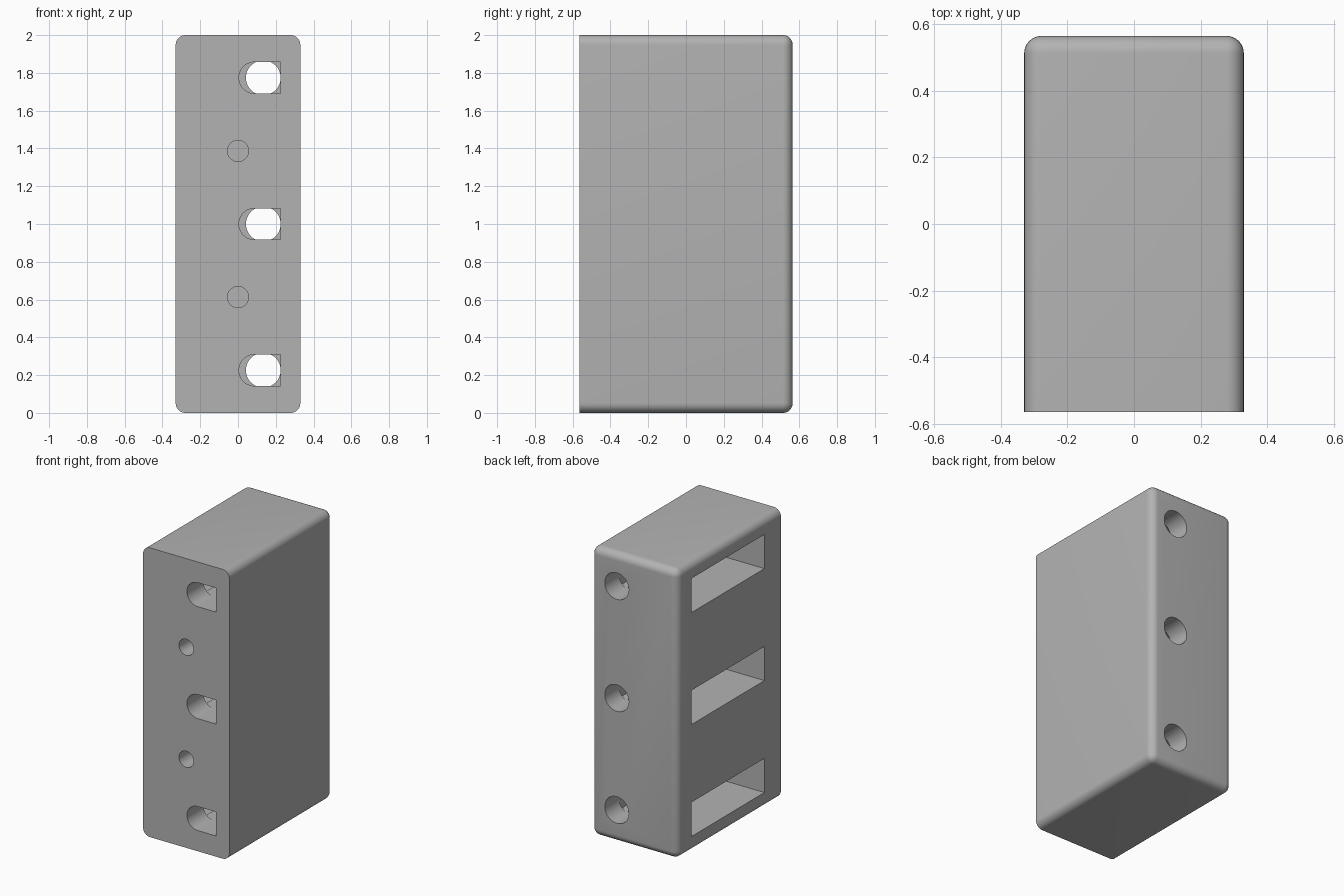
import bpy, bmesh, math
from mathutils import Matrix, Vector

cube = bpy.data.objects.get("Cube")
if cube:
    bpy.data.objects.remove(cube, do_unlink=True)

W, D, H = 0.33, 0.565, 2.0      # half width, half depth, height
FILLET = 0.052
PITCH = 0.774                   # spacing of the three channels

grey = bpy.data.materials.new("plain_grey")
grey.use_nodes = True
colour = (0.45, 0.45, 0.45, 1)
grey.diffuse_color = colour
grey.node_tree.nodes["Principled BSDF"].inputs["Base Color"].default_value = colour


def make_object(name, bm):
    bmesh.ops.recalc_face_normals(bm, faces=bm.faces)
    mesh = bpy.data.meshes.new(name)
    bm.to_mesh(mesh)
    bm.free()
    mesh.materials.append(grey)
    obj = bpy.data.objects.new(name, mesh)
    bpy.context.collection.objects.link(obj)
    return obj


def box(name, low, high):
    low, high = Vector(low), Vector(high)
    bm = bmesh.new()
    bmesh.ops.create_cube(bm, size=1, matrix=Matrix.Translation((low + high) / 2)
                          @ Matrix.Diagonal((high - low).to_4d()))
    return make_object(name, bm)


def prism(name, outline, y0, y1):
    """Extrude an x-z outline from y0 to y1."""
    bm = bmesh.new()
    face = bm.faces.new([bm.verts.new((x, y0, z)) for x, z in outline])
    ext = bmesh.ops.extrude_face_region(bm, geom=[face])
    moved = [v for v in ext["geom"] if isinstance(v, bmesh.types.BMVert)]
    bmesh.ops.translate(bm, verts=moved, vec=(0, y1 - y0, 0))
    return make_object(name, bm)


def arc(x, z, r, start, end, steps):
    angles = [math.radians(start + (end - start) * i / steps) for i in range(steps + 1)]
    return [(x + r * math.cos(a), z + r * math.sin(a)) for a in angles]


def cut(body, cutter):
    cutter.hide_render = True
    mod = body.modifiers.new("cut", "BOOLEAN")
    mod.operation, mod.solver, mod.object = "DIFFERENCE", "EXACT", cutter
    bpy.context.view_layer.objects.active = body
    bpy.ops.object.modifier_apply(modifier=mod.name)
    bpy.data.objects.remove(cutter, do_unlink=True)


# Block, rounded everywhere except around the flat front face
body = box("block", (-W, -D, 0), (W, D, H))
bm = bmesh.new()
bm.from_mesh(body.data)
edges = [e for e in bm.edges if any(v.co.y > 0 for v in e.verts)]
bmesh.ops.bevel(bm, geom=edges, offset=FILLET, segments=8, profile=0.5, affect="EDGES")
bm.to_mesh(body.data)
bm.free()

for i in (-1, 0, 1):
    z = 1 + PITCH * i
    # Wide pocket opening on the -x side, with a lower chamber behind it
    cut(body, box("side_pocket", (-0.5, -0.385, z - 0.118), (0.0, 0.41, z + 0.118)))
    cut(body, box("chamber", (-0.05, -0.385, z - 0.083), (0.226, 0.41, z + 0.083)))
    # Front opening, round on one side and square on the other
    outline = arc(0.088, z, 0.083, 90, 270, 24) + [(0.226, z - 0.083), (0.226, z + 0.083)]
    cut(body, prism("front_opening", outline, -0.7, -0.37))
    # Round hole through the back wall
    cut(body, prism("back_hole", arc(0.134, z, 0.092, 0, 360, 48)[:-1], 0.39, 0.7))

# Blind screw holes between the openings
for i in (-1, 1):
    hole = arc(0, 1 + PITCH / 2 * i, 0.056, 0, 360, 40)[:-1]
    cut(body, prism("screw_hole", hole, -0.7, -0.25))

bpy.ops.object.select_all(action="DESELECT")
body.select_set(True)
bpy.context.view_layer.objects.active = body
bpy.ops.object.shade_smooth_by_angle(angle=math.radians(30))
